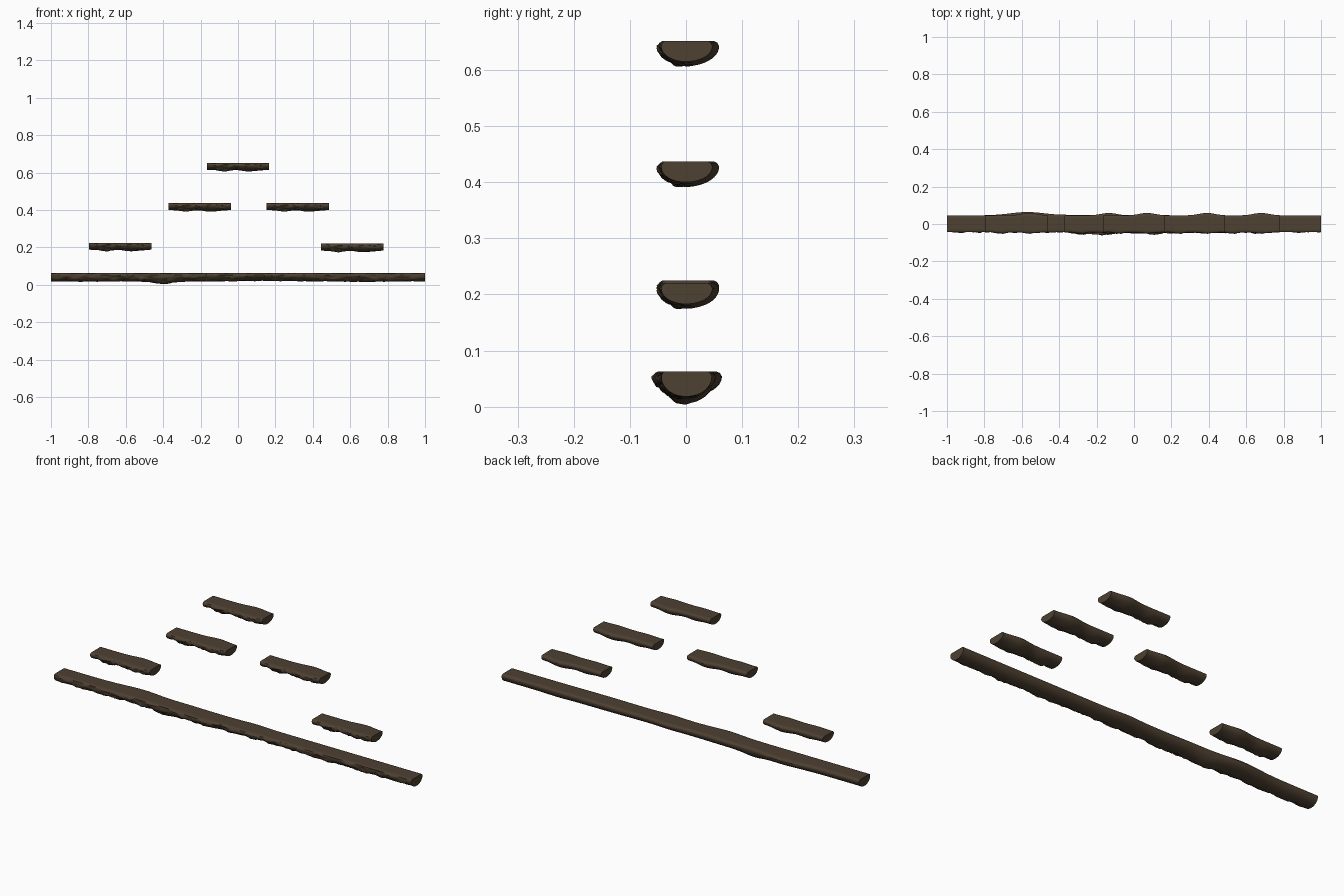
import bpy, bmesh, math
from mathutils import Vector, noise

if "Cube" in bpy.data.objects:
    bpy.data.objects.remove(bpy.data.objects["Cube"])

wood = bpy.data.materials.new("dark_wood")
wood.diffuse_color = (0.075, 0.052, 0.031, 1)
wood.use_nodes = True
wood.node_tree.nodes["Principled BSDF"].inputs["Base Color"].default_value = wood.diffuse_color


def bump(x, items):
    # sum of smooth swellings (centre, width, height) along the log
    return sum(h * math.exp(-((x - c) / w) ** 2) for c, w, h in items)


def log(name, half, loc, back, front, bottom, depth, seed, steps, rough):
    bm = bmesh.new()
    rings = []
    n = 28
    for i in range(steps + 1):
        x = -half + 2 * half * i / steps
        fade = min(1, (half - abs(x)) / 0.04)
        yb = 0.046 + bump(x, back)
        yf = 0.044 + bump(x, front)
        d = depth + bump(x, bottom)
        pts = []
        # flat top with small rounded shoulders
        for y in (-0.6, -0.2, 0.2, 0.6):
            pts.append((y * (yf if y < 0 else yb), 0))
        pts += [(yb * 0.84, 0), (yb * 0.94, -0.003)]
        # rounded belly, chipped on the front side
        for k in range(n + 1):
            t = math.pi * k / n
            c, s = math.cos(t), math.sin(t)
            y = c * (yb if c > 0 else yf)
            z = -0.009 - (d - 0.009) * s ** 0.95
            w = max(0, min(1, 0.45 - c)) * fade
            p = Vector((x * 22 + seed, y * 30, z * 45))
            v = noise.noise(p) + 0.6 * noise.noise(p * 2.3)
            chip = rough * w * v
            y += chip * c * 0.9
            z -= chip * s * 0.8
            pts.append((y, z))
        pts += [(-yf * 0.95, -0.003), (-yf * 0.85, 0)]
        rings.append([bm.verts.new((x, y, z)) for y, z in pts])
    m = len(rings[0])
    for a, b in zip(rings, rings[1:]):
        for k in range(m):
            bm.faces.new((a[k], a[(k + 1) % m], b[(k + 1) % m], b[k]))
    bm.faces.new(rings[0])
    bm.faces.new(rings[-1][::-1])
    bmesh.ops.recalc_face_normals(bm, faces=bm.faces)
    me = bpy.data.meshes.new(name)
    bm.to_mesh(me)
    bm.free()
    ob = bpy.data.objects.new(name, me)
    bpy.context.collection.objects.link(ob)
    ob.location = loc
    me.materials.append(wood)
    bpy.context.view_layer.objects.active = ob
    ob.select_set(True)
    bpy.ops.object.shade_smooth_by_angle(angle=math.radians(35))
    ob.select_set(False)
    return ob


# long ground log
log("ground_log", 1.0, (0, 0, 0.063),
    back=[(-0.57, 0.13, 0.018), (0.07, 0.08, 0.007), (-0.3, 0.1, 0.003)],
    front=[(-0.2, 0.12, 0.014), (0.1, 0.1, 0.008), (0.45, 0.2, 0.004)],
    bottom=[(-0.4, 0.07, 0.012), (0.15, 0.2, -0.004), (0.7, 0.08, 0.003)],
    depth=0.045, seed=3.1, steps=200, rough=0.008)

# five short floating ledges sharing one shape
first = log("ledge_1", 0.1667, (0, 0, 0.652),
            back=[(0.07, 0.06, 0.013)],
            front=[(-0.08, 0.04, 0.004), (0.08, 0.05, 0.005)],
            bottom=[(-0.07, 0.04, 0.007), (0.06, 0.05, 0.008)],
            depth=0.037, seed=9.7, steps=44, rough=0.009)
spots = [(-0.205, 0.437), (0.32, 0.437), (-0.63, 0.225), (0.61, 0.22)]
for i, (x, z) in enumerate(spots):
    ob = first.copy()
    ob.name = f"ledge_{i + 2}"
    ob.location = (x, 0, z)
    bpy.context.collection.objects.link(ob)
